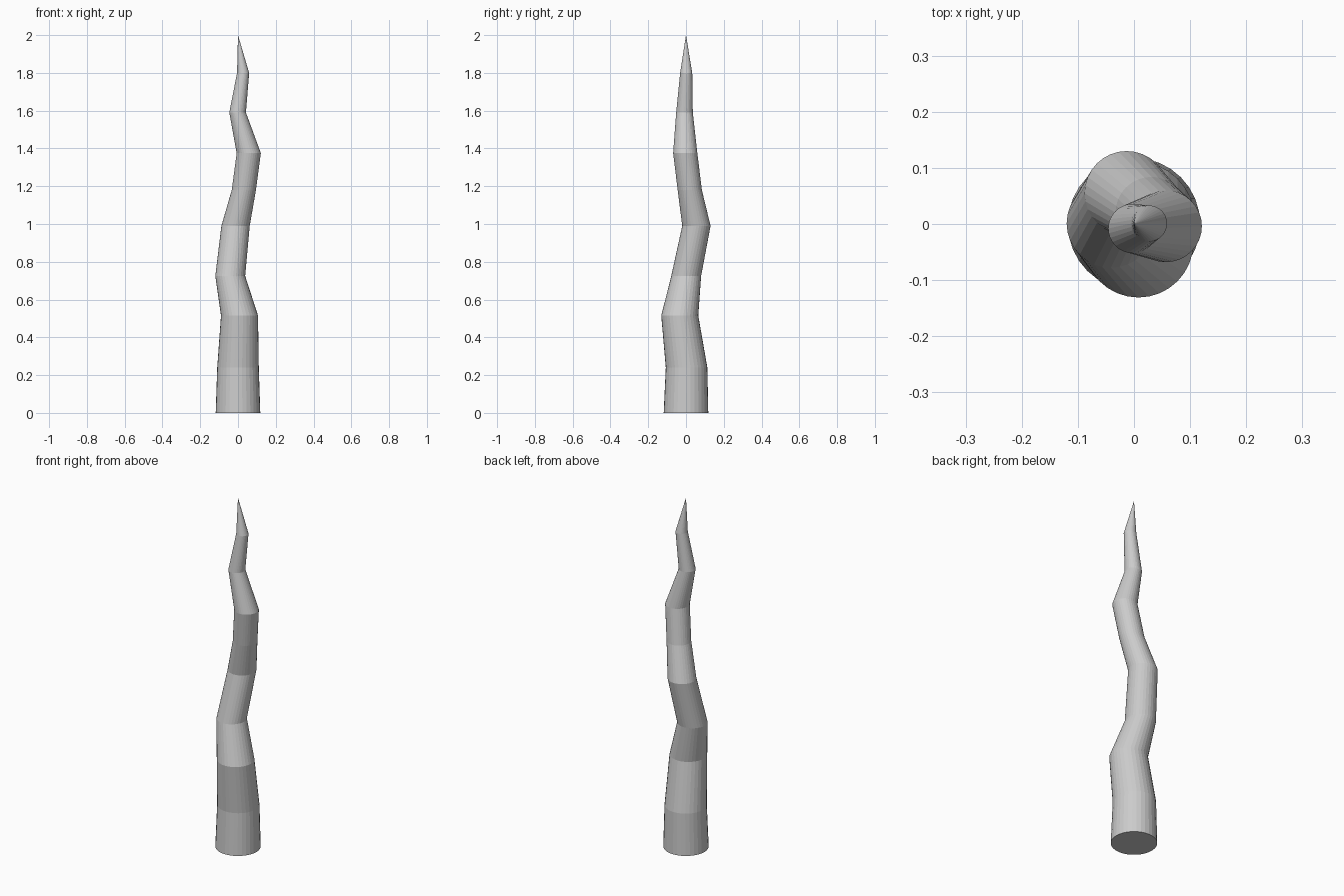
import bpy, bmesh, math

if "Cube" in bpy.data.objects:
    bpy.data.objects.remove(bpy.data.objects["Cube"])

SIDES = 32

# Grey stone-like finish
grey = bpy.data.materials.new("plain_grey")
grey.diffuse_color = (0.6, 0.6, 0.6, 1)
grey.use_nodes = True
grey.node_tree.nodes["Principled BSDF"].inputs["Base Color"].default_value = grey.diffuse_color

# Cross-sections along the crooked spike: centre x, centre y, height, radius
SECTIONS = [
    (0.0, 0.0, 0.0, 0.118),
    (0.0, 0.003, 0.24, 0.110),
    (0.008, -0.033, 0.515, 0.098),
    (-0.041, 0.001, 0.725, 0.079),
    (-0.013, 0.055, 0.99, 0.075),
    (0.031, 0.02, 1.18, 0.064),
    (0.057, -0.004, 1.375, 0.064),
    (-0.002, -0.008, 1.59, 0.044),
    (0.027, 0.001, 1.80, 0.032),
]
TIP = (0.0, 0.0, 2.0)


def ring(bm, cx, cy, z, r):
    steps = [2 * math.pi * i / SIDES for i in range(SIDES)]
    return [bm.verts.new((cx + r * math.cos(a), cy + r * math.sin(a), z)) for a in steps]


# Spike body: stacked rings, flat base, pointed tip
bm = bmesh.new()
rings = [ring(bm, *s) for s in SECTIONS]
tip = bm.verts.new(TIP)
bm.faces.new(rings[0][::-1])
for low, high in zip(rings, rings[1:]):
    for i in range(SIDES):
        j = (i + 1) % SIDES
        bm.faces.new((low[i], low[j], high[j], high[i]))
for i in range(SIDES):
    bm.faces.new((rings[-1][i], rings[-1][(i + 1) % SIDES], tip))

mesh = bpy.data.meshes.new("crooked_spike")
bm.to_mesh(mesh)
bm.free()
mesh.materials.append(grey)
spike = bpy.data.objects.new("crooked_spike", mesh)
bpy.context.collection.objects.link(spike)
